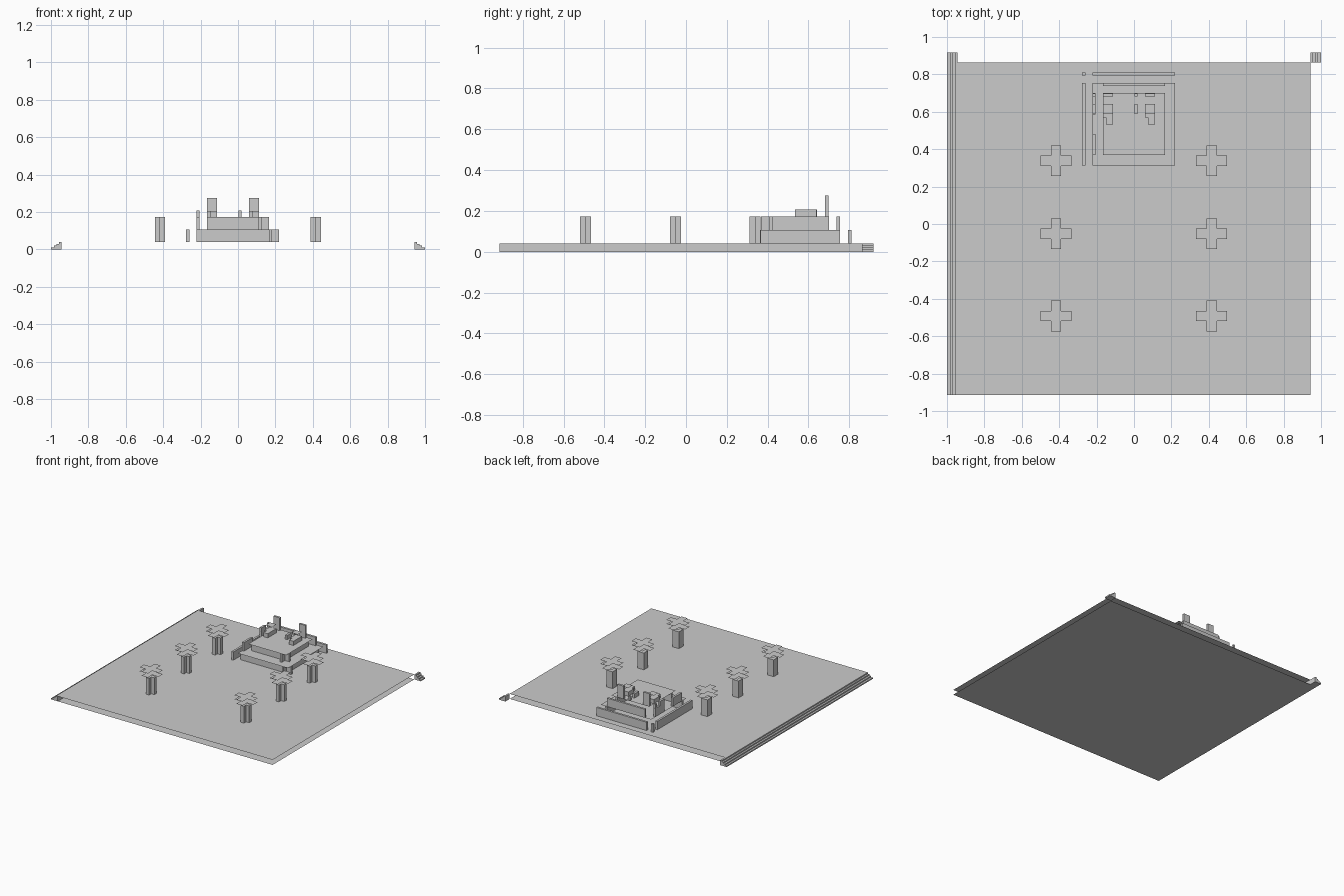
import bpy, bmesh

if "Cube" in bpy.data.objects:
    bpy.data.objects.remove(bpy.data.objects["Cube"])

def finish(name, bm):
    me = bpy.data.meshes.new(name)
    bmesh.ops.recalc_face_normals(bm, faces=bm.faces)
    bm.to_mesh(me)
    bm.free()
    ob = bpy.data.objects.new(name, me)
    bpy.context.collection.objects.link(ob)
    return ob

def box(name, x0, x1, y0, y1, z0, z1):
    return prism(name, [(x0, y0), (x1, y0), (x1, y1), (x0, y1)], z0, z1)

def prism(name, pts, z0, z1):
    """Extrude a plan outline upwards."""
    bm = bmesh.new()
    f = bm.faces.new([bm.verts.new((x, y, z0)) for x, y in pts])
    r = bmesh.ops.extrude_face_region(bm, geom=[f], use_keep_orig=True)
    vs = [v for v in r["geom"] if isinstance(v, bmesh.types.BMVert)]
    bmesh.ops.translate(bm, verts=vs, vec=(0, 0, z1 - z0))
    return finish(name, bm)

def sheets(name, pts, *levels):
    """Thin flat sheets, one per height."""
    bm = bmesh.new()
    for z in levels:
        bm.faces.new([bm.verts.new((x, y, z)) for x, y in pts])
    ob = finish(name, bm)
    for f in ob.data.polygons:
        if f.normal.z < 0:
            f.flip()
    return ob

def rect(x0, x1, y0, y1):
    return [(x0, y0), (x1, y0), (x1, y1), (x0, y1)]

def stair(name, side, y0, y1):
    """Stepped kerb running along y."""
    pts = [(1.0, 0), (1.0, 0.01), (0.985, 0.01), (0.985, 0.02), (0.97, 0.02),
           (0.97, 0.03), (0.957, 0.03), (0.957, 0.04), (0.943, 0.04), (0.943, 0)]
    bm = bmesh.new()
    f = bm.faces.new([bm.verts.new((side * x, y0, z)) for x, z in pts])
    r = bmesh.ops.extrude_face_region(bm, geom=[f], use_keep_orig=True)
    vs = [v for v in r["geom"] if isinstance(v, bmesh.types.BMVert)]
    bmesh.ops.translate(bm, verts=vs, vec=(0, y1 - y0, 0))
    return finish(name, bm)

# Ground: open pair of sheets with stepped kerbs
sheets("ground_slab", rect(-0.943, 0.943, -0.913, 0.863), 0.0, 0.04)
stair("left_kerb", -1, -0.913, 0.918)
stair("right_corner_kerb", 1, 0.863, 0.918)

# Trees: notched trunk and two cross-shaped leaf sheets
a, b = 0.0275, 0.0825
cross = [(-a, -b), (a, -b), (a, -a), (b, -a), (b, a), (a, a),
         (a, b), (-a, b), (-a, a), (-b, a), (-b, -a), (-a, -a)]
trunk = [(-a, -a), (0, -a), (0, 0), (a, 0), (a, a), (-a, a)]
for tx in (-0.417, 0.415):
    for ty in (0.338, -0.052, -0.492):
        prism("tree_trunk", [(tx + x, ty + y) for x, y in trunk], 0.04, 0.173)
        sheets("tree_leaves", [(tx + x, ty + y) for x, y in cross], 0.207, 0.239)

T = 0.017  # wall thickness
S = 0.055  # sideways offset of the walls

def tier(name, x0, x1, y0, y1, z0, z1, left_runs):
    """Roof sheet with walls offset to the left and the back."""
    sheets(name + "_roof", rect(x0, x1, y0, y1), z1)
    box(name + "_back_wall", x0, x1, y1 + S - T, y1 + S, z0, z1)
    box(name + "_front_wall", x0, x1, y0 + S - T, y0 + S, z0, z1)
    box(name + "_right_wall", x1 - S, x1 - S + T, y0, y1, z0, z1)
    for r0, r1 in left_runs:
        box(name + "_left_wall", x0 - S, x0 - S + T, r0, r1, z0, z1)

# Building tiers
tier("lower_tier", -0.222, 0.22, 0.313, 0.755, 0.04, 0.106, [(0.313, 0.755)])
box("corner_post", -0.277, -0.26, 0.793, 0.81, 0.04, 0.106)
tier("upper_tier", -0.167, 0.165, 0.368, 0.7, 0.106, 0.173,
     [(0.368, 0.48), (0.585, 0.7)])

# Rooftop turrets, repeated left and right
for tx in (-0.167, 0.058):
    sheets("turret_cap", rect(tx, tx + S, 0.587, 0.642), 0.239)
    box("turret_back_wall", tx, tx + S, 0.682, 0.699, 0.173, 0.275)
    box("turret_left_wall", tx - S, tx - S + T, 0.587, 0.642, 0.173, 0.207)
    box("turret_left_post", tx - S, tx - S + T, 0.682, 0.699, 0.173, 0.207)
    box("turret_step", tx + 0.017, tx + S, 0.533, 0.57, 0.173, 0.206)
    box("turret_base", tx, tx + S, 0.57, 0.64, 0.173, 0.206)
